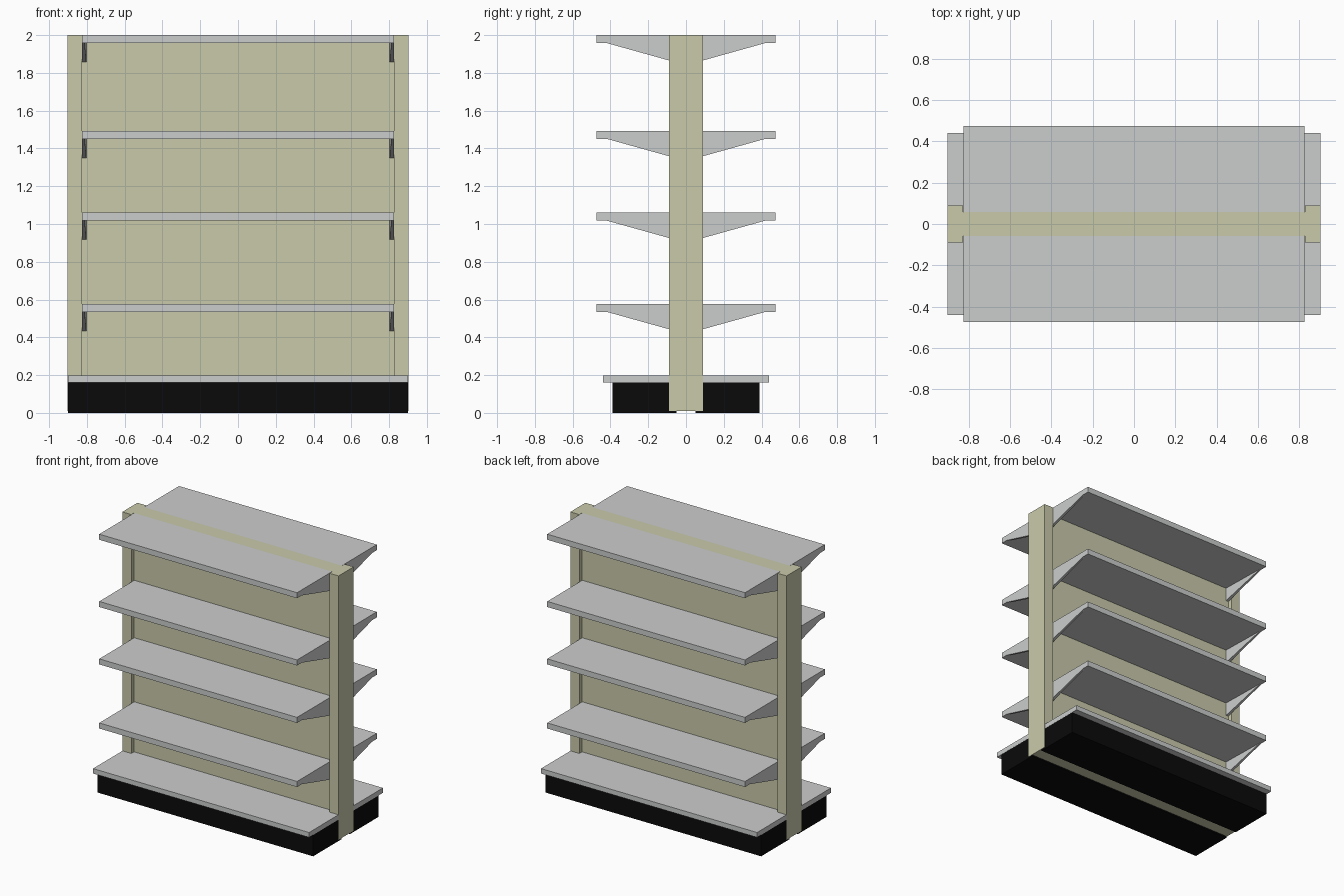
import bpy, bmesh

if "Cube" in bpy.data.objects:
    bpy.data.objects.remove(bpy.data.objects["Cube"])


def material(name, rgb):
    m = bpy.data.materials.new(name)
    m.diffuse_color = (*rgb, 1)
    m.use_nodes = True
    m.node_tree.nodes["Principled BSDF"].inputs["Base Color"].default_value = m.diffuse_color
    return m


GREY = material("light grey metal", (0.60, 0.61, 0.605))
BEIGE = material("beige panel", (0.59, 0.59, 0.41))
BLACK = material("black plinth", (0.003, 0.003, 0.003))


def finish(name, bm, mat):
    bmesh.ops.recalc_face_normals(bm, faces=bm.faces)
    me = bpy.data.meshes.new(name)
    bm.to_mesh(me)
    bm.free()
    me.materials.append(mat)
    ob = bpy.data.objects.new(name, me)
    bpy.context.collection.objects.link(ob)
    return ob


def box(name, x, y, z, mat):
    bm = bmesh.new()
    bmesh.ops.create_cube(bm, size=1)
    for v in bm.verts:
        v.co = [r[1] if c > 0 else r[0] for c, r in zip(v.co, (x, y, z))]
    return finish(name, bm, mat)


def span(a, b, s):
    return tuple(sorted((a * s, b * s)))


def bracket(name, sx, sy, z):
    # triangular arm, flush on the outside, thinner toward the tip
    bm = bmesh.new()
    profile = [(0.058, z, 0.803), (0.42, z, 0.812), (0.058, z - 0.101, 0.803)]
    outer = [bm.verts.new((sx * 0.825, sy * y, h)) for y, h, _ in profile]
    inner = [bm.verts.new((sx * x, sy * y, h)) for y, h, x in profile]
    bm.faces.new(outer)
    bm.faces.new(inner[::-1])
    for i in range(3):
        j = (i + 1) % 3
        bm.faces.new((outer[i], inner[i], inner[j], outer[j]))
    return finish(name, bm, GREY)


# Central panel and end posts
box("back_panel", (-0.827, 0.827), (-0.058, 0.058), (0.01, 2.0), BEIGE)
for sx, side in ((-1, "left"), (1, "right")):
    box(f"{side}_post", span(0.827, 0.902, sx), (-0.09, 0.09), (0.01, 2.0), BEIGE)

# Both faces: plinth, base shelf, four shelves with brackets
for sy, face in ((-1, "front"), (1, "back")):
    box(f"{face}_plinth", (-0.9, 0.9), span(0.05, 0.39, sy), (0, 0.162), BLACK)
    box(f"{face}_base_shelf", (-0.901, 0.901), span(0.058, 0.44, sy), (0.162, 0.199), GREY)
    for i, top in enumerate((0.577, 1.06, 1.493, 2.0), 1):
        box(f"{face}_shelf_{i}", (-0.825, 0.825), span(0.058, 0.475, sy), (top - 0.042, top), GREY)
        for sx, side in ((-1, "left"), (1, "right")):
            bracket(f"{face}_{side}_bracket_{i}", sx, sy, top - 0.042)
